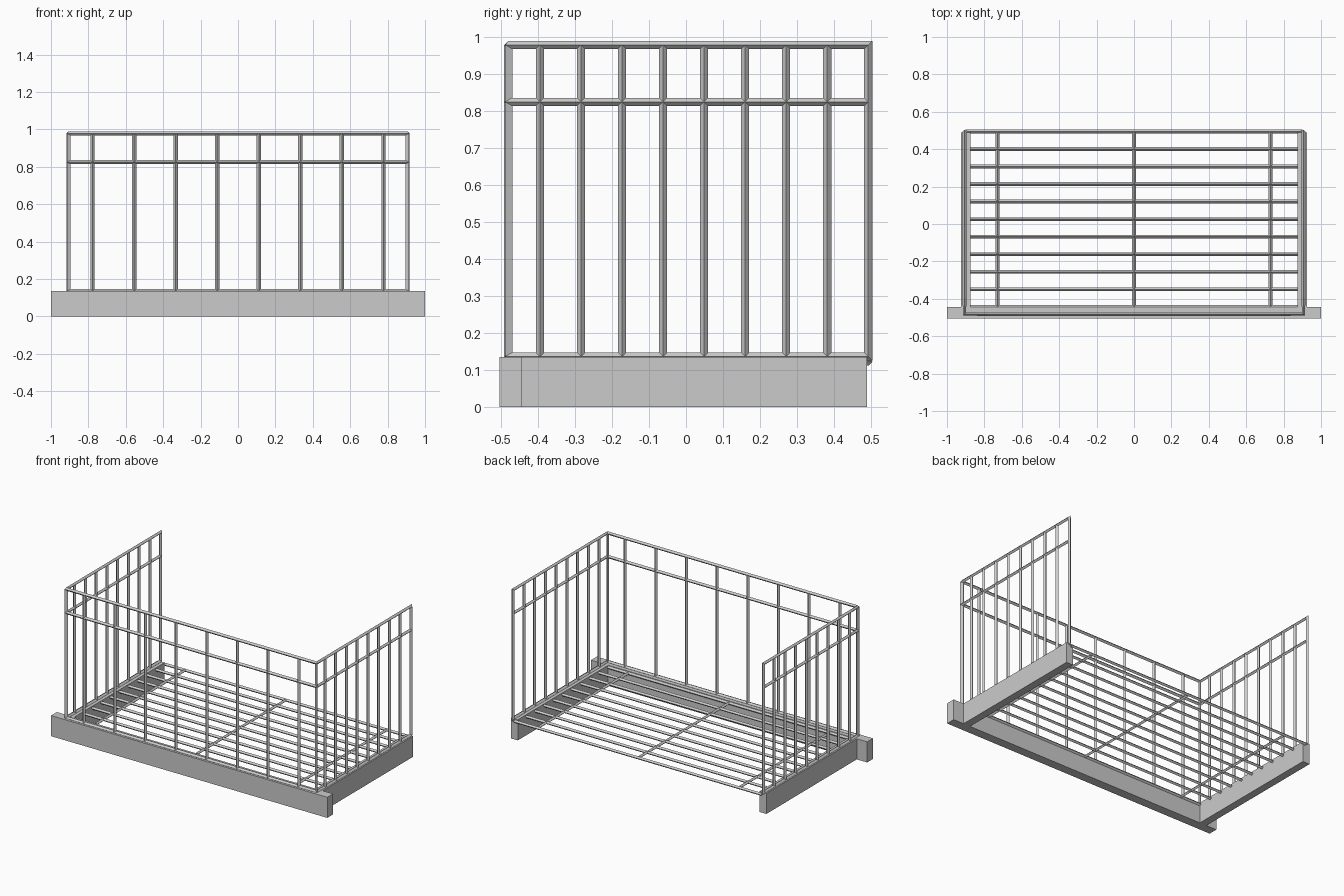
import bpy

if "Cube" in bpy.data.objects:
    bpy.data.objects.remove(bpy.data.objects["Cube"])

BAR = 0.022  # bar thickness


def box(name, x0, x1, y0, y1, z0, z1):
    bpy.ops.mesh.primitive_cube_add(size=1, location=((x0 + x1) / 2, (y0 + y1) / 2, (z0 + z1) / 2))
    ob = bpy.context.object
    ob.name = name
    ob.scale = (x1 - x0, y1 - y0, z1 - z0)
    return ob


def bar_grid(name, rows, thickness):
    """Quad sheet from rows of points, turned into mitred diamond bars."""
    n = len(rows[0])
    verts = [p for row in rows for p in row]
    faces = [(r * n + c, r * n + c + 1, (r + 1) * n + c + 1, (r + 1) * n + c)
             for r in range(len(rows) - 1) for c in range(n - 1)]
    mesh = bpy.data.meshes.new(name)
    mesh.from_pydata(verts, [], faces)
    ob = bpy.data.objects.new(name, mesh)
    bpy.context.collection.objects.link(ob)
    wire = ob.modifiers.new("bars", 'WIREFRAME')
    wire.thickness = thickness
    wire.offset = 0
    wire.use_boundary = True
    wire.use_even_offset = True
    wire.use_replace = True
    return ob


# base beams
box("front_beam", -1, 1, -0.505, -0.445, 0, 0.135)
for side, s in (("left", -1), ("right", 1)):
    box(side + "_beam", min(s * 0.875, s * 0.925), max(s * 0.875, s * 0.925), -0.445, 0.49, 0, 0.135)

# railing: U-shaped path of posts, three rail heights
RX, FY = 0.906, -0.481
side_y = [0.493 - 0.111 * i for i in range(9)]
path = [(-RX, y) for y in side_y] + [(-RX, FY)]
path += [(-0.777 + 0.222 * i, FY) for i in range(8)]
path += [(RX, FY)] + [(RX, y) for y in reversed(side_y)]
bar_grid("railing", [[(x, y, z) for x, y in path] for z in (0.136, 0.825, 0.979)], BAR)

# floor grating: slats with three cross bars
floor_x = (-0.89, -0.73, 0, 0.73, 0.89)
floor_y = [-0.443 + 0.0938 * i for i in range(11)]
bar_grid("floor_grating", [[(x, y, 0.122) for x in floor_x] for y in floor_y], 0.02)
